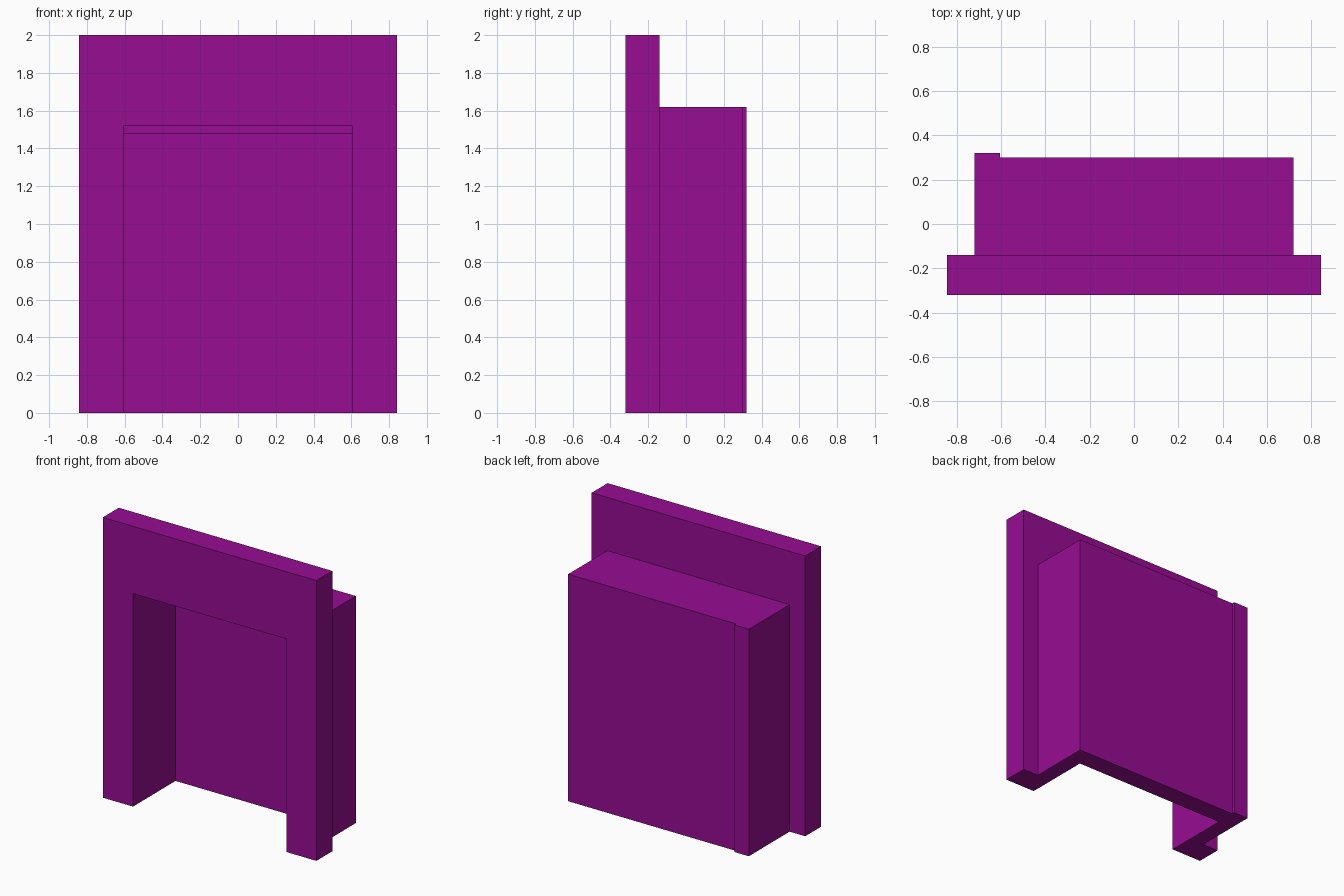
import bpy
import bmesh

cube = bpy.data.objects.get("Cube")
if cube:
    bpy.data.objects.remove(cube, do_unlink=True)

COLOUR = (0.31, 0.004, 0.29, 1.0)
purple = bpy.data.materials.new("purple")
purple.use_nodes = True
purple.diffuse_color = COLOUR
purple.node_tree.nodes["Principled BSDF"].inputs["Base Color"].default_value = COLOUR


def prism(name, outline, y0, y1):
    """Extrude an (x, z) outline from y0 to y1."""
    bm = bmesh.new()
    face = bm.faces.new([bm.verts.new((x, y0, z)) for x, z in outline])
    extruded = bmesh.ops.extrude_face_region(bm, geom=[face])["geom"]
    verts = [v for v in extruded if isinstance(v, bmesh.types.BMVert)]
    bmesh.ops.translate(bm, verts=verts, vec=(0, y1 - y0, 0))
    bmesh.ops.recalc_face_normals(bm, faces=bm.faces)
    mesh = bpy.data.meshes.new(name)
    bm.to_mesh(mesh)
    bm.free()
    mesh.materials.append(purple)
    obj = bpy.data.objects.new(name, mesh)
    bpy.context.collection.objects.link(obj)
    return obj


def rect(x0, x1, z0, z1):
    return [(x0, z0), (x1, z0), (x1, z1), (x0, z1)]


FRAME_X, BOX_X, OPEN_X = 0.843, 0.72, 0.605
FRONT, FRAME_BACK, BOX_BACK, BACK = -0.32, -0.14, 0.30, 0.32
BOX_TOP = 1.62

# Front surround: an upright slab with a doorway-shaped opening
prism("front_surround", [
    (-FRAME_X, 0), (-OPEN_X, 0), (-OPEN_X, 1.52), (OPEN_X, 1.52),
    (OPEN_X, 0), (FRAME_X, 0), (FRAME_X, 2), (-FRAME_X, 2)], FRONT, FRAME_BACK)

# Rear housing, hollowed from the front and left open underneath
housing = prism("rear_housing", rect(-BOX_X, BOX_X, 0, BOX_TOP), FRAME_BACK, BOX_BACK)
cutter = prism("recess_cutter", rect(-OPEN_X, OPEN_X, -0.2, 1.48), FRONT, 0.16)
cutter.hide_render = True
cut = housing.modifiers.new("recess", 'BOOLEAN')
cut.operation = 'DIFFERENCE'
cut.solver = 'EXACT'
cut.object = cutter
bpy.context.view_layer.update()
graph = bpy.context.evaluated_depsgraph_get()
hollow = bpy.data.meshes.new_from_object(housing.evaluated_get(graph))
housing.modifiers.clear()
housing.data = hollow
bpy.data.objects.remove(cutter, do_unlink=True)

# Thin raised strip along the right edge of the back
prism("back_strip", rect(-BOX_X, -OPEN_X, 0, BOX_TOP), BOX_BACK, BACK)
